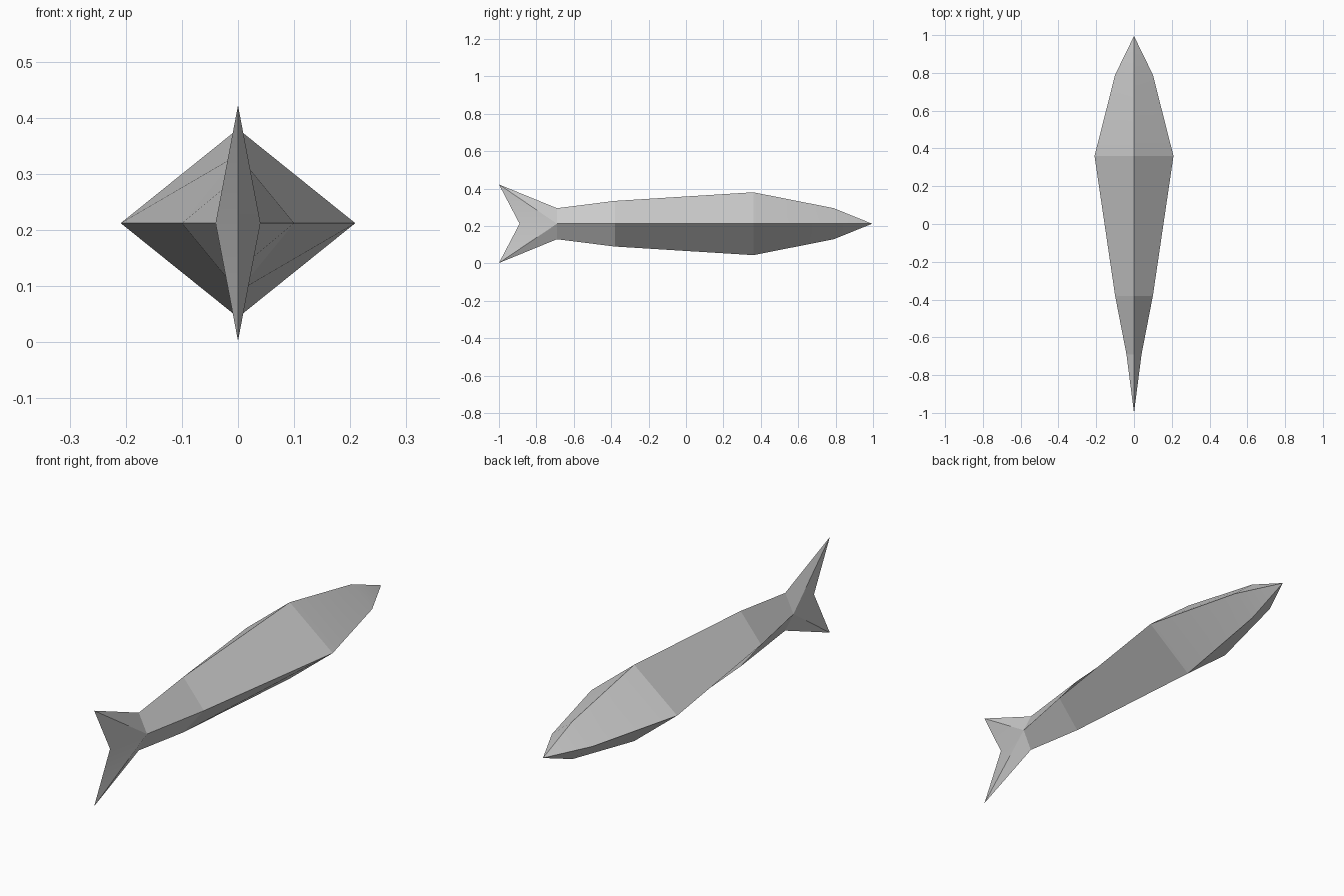
import bpy
import bmesh
import math

cube = bpy.data.objects.get("Cube")
if cube:
    bpy.data.objects.remove(cube, do_unlink=True)

grey = bpy.data.materials.new("plain grey")
grey.use_nodes = True
colour = (0.6, 0.6, 0.6, 1)
grey.diffuse_color = colour
grey.node_tree.nodes["Principled BSDF"].inputs["Base Color"].default_value = colour

MID = 0.212  # height of the centre line

# Diamond sections of the body from tail root to head: y, half width, half height
SECTIONS = [(-0.69, 0.04, 0.083), (-0.38, 0.10, 0.122),
            (0.36, 0.209, 0.168), (0.79, 0.10, 0.083)]


def make_object(name, bm):
    bmesh.ops.recalc_face_normals(bm, faces=bm.faces)
    mesh = bpy.data.meshes.new(name)
    bm.to_mesh(mesh)
    bm.free()
    mesh.materials.append(grey)
    obj = bpy.data.objects.new(name, mesh)
    bpy.context.collection.objects.link(obj)
    return obj


def diamond(bm, y, w, h):
    return [bm.verts.new(p) for p in
            ((w, y, MID), (0, y, MID + h), (-w, y, MID), (0, y, MID - h))]


# Fish body with the forked tail joined on in one skin
bm = bmesh.new()
rings = [diamond(bm, *s) for s in SECTIONS]
nose = bm.verts.new((0, 0.995, MID))
notch = bm.verts.new((0, -0.89, MID))
tips = {1: bm.verts.new((0, -1, MID + 0.21)), 3: bm.verts.new((0, -1, MID - 0.21))}
for i in range(4):
    j = (i + 1) % 4
    for a, b in zip(rings, rings[1:]):
        bm.faces.new((a[i], a[j], b[j], b[i]))
    bm.faces.new((rings[-1][i], rings[-1][j], nose))

# Tail lobes: each side point fans out to the fin tips and the notch
root = rings[0]
for side in (0, 2):
    for edge, tip in tips.items():
        bm.faces.new((root[side], root[edge], tip))
        bm.faces.new((root[side], tip, notch))

fish = make_object("fish_body", bm)

# Soft shading along the body, sharp ridges
bpy.context.view_layer.objects.active = fish
fish.select_set(True)
bpy.ops.object.shade_smooth_by_angle(angle=math.radians(12))
